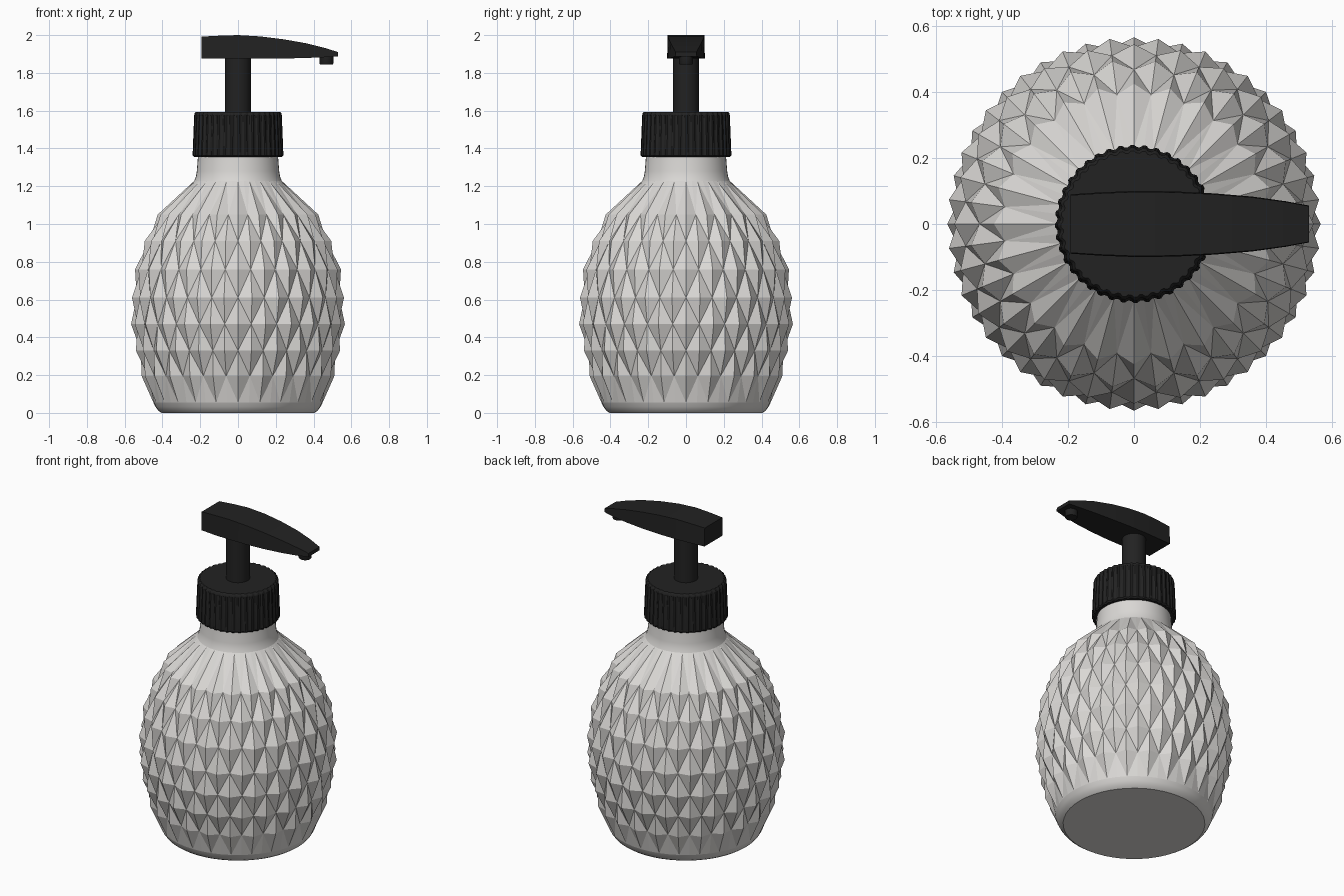
import bpy, bmesh, math

if "Cube" in bpy.data.objects:
    bpy.data.objects.remove(bpy.data.objects["Cube"])


def material(name, rgb):
    m = bpy.data.materials.new(name)
    m.diffuse_color = (*rgb, 1)
    m.use_nodes = True
    m.node_tree.nodes["Principled BSDF"].inputs["Base Color"].default_value = m.diffuse_color
    return m


WHITE = material("warm white ceramic", (0.70, 0.685, 0.665))
BLACK = material("matte black plastic", (0.016, 0.016, 0.016))


def finish(bm, name, mat, angle=35, smooth=True):
    if smooth:
        for f in bm.faces:
            f.smooth = True
    bmesh.ops.recalc_face_normals(bm, faces=bm.faces)
    for e in bm.edges:
        if len(e.link_faces) == 2:
            a, b = e.link_faces
            if a.smooth != b.smooth or e.calc_face_angle(0) > math.radians(angle):
                e.smooth = False
    me = bpy.data.meshes.new(name)
    bm.to_mesh(me)
    bm.free()
    me.materials.append(mat)
    ob = bpy.data.objects.new(name, me)
    bpy.context.collection.objects.link(ob)
    return ob


def ring(bm, n, z, radius):
    """Ring of n vertices; radius is a function of the column number."""
    return [bm.verts.new((radius(j) * math.cos(2 * math.pi * j / n),
                          radius(j) * math.sin(2 * math.pi * j / n), z)) for j in range(n)]


def bridge(bm, a, b):
    n = len(a)
    for j in range(n):
        k = (j + 1) % n
        bm.faces.new((a[j], a[k], b[k], b[j]))


def lathe(name, n, profile, mat, ripple=0.0, centre=(0, 0)):
    """Capped solid of revolution, optionally with alternating ribs."""
    bm = bmesh.new()
    rings = [ring(bm, n, z, lambda j, r=r: r - ripple * (j % 4 in (2, 3)))
             for r, z in profile]
    for a, b in zip(rings, rings[1:]):
        bridge(bm, a, b)
    bm.faces.new(rings[0])
    bm.faces.new(rings[-1])
    bmesh.ops.translate(bm, verts=bm.verts, vec=(*centre, 0))
    return finish(bm, name, mat)


# bottle: rounded foot, diamond-studded belly, smooth neck
COLS = 48
DEPTH = 0.03
foot = [(0.405, 0.0), (0.422, 0.012), (0.437, 0.032), (0.448, 0.055)]
studs = [(0.51, 0.195), (0.545, 0.33), (0.566, 0.47), (0.566, 0.61),
         (0.545, 0.76), (0.498, 0.91), (0.425, 1.05)]
neck = [(0.232, 1.228), (0.223, 1.25), (0.218, 1.28), (0.211, 1.37)]

bm = bmesh.new()
low = [ring(bm, COLS, z, lambda j, r=r: r) for r, z in foot]
mid = [ring(bm, COLS, z, lambda j, r=r, i=i: r - DEPTH * ((i + j) % 2))
       for i, (r, z) in enumerate(studs)]
top = [ring(bm, COLS, z, lambda j, r=r: r) for r, z in neck]
for group in (low, top):
    for a, b in zip(group, group[1:]):
        bridge(bm, a, b)
bm.faces.new(low[0])
bm.faces.new(top[-1])
for f in bm.faces:
    f.smooth = True
belly = [low[-1]] + mid + [top[0]]
for i, (a, b) in enumerate(zip(belly, belly[1:])):
    for j in range(COLS):
        k = (j + 1) % COLS
        # split each cell along the valley between neighbouring studs
        if (i - 1 + j) % 2 == 0:
            tris = ((a[j], a[k], b[j]), (a[k], b[k], b[j]))
        else:
            tris = ((a[j], a[k], b[k]), (a[j], b[k], b[j]))
        for t in tris:
            bm.faces.new(t)
finish(bm, "bottle", WHITE, smooth=False)

# ribbed screw cap
lathe("screw_cap", 160, [(0.232, 1.354), (0.240, 1.362), (0.240, 1.375),
                         (0.232, 1.575), (0.229, 1.587), (0.222, 1.594)],
      BLACK, ripple=0.007)

# pump stem and outlet
lathe("pump_stem", 32, [(0.068, 1.58), (0.068, 1.89)], BLACK)
lathe("outlet", 24, [(0.034, 1.845), (0.037, 1.85), (0.037, 1.90)], BLACK, centre=(0.468, 0))

# pump head: tapering rectangular loft (x, half width, bottom, top)
sections = [(-0.192, 0.090, 1.877, 1.992), (-0.10, 0.096, 1.875, 1.997),
            (0.0, 0.100, 1.875, 2.0), (0.12, 0.099, 1.875, 1.993),
            (0.24, 0.093, 1.876, 1.978), (0.36, 0.083, 1.879, 1.957),
            (0.46, 0.069, 1.883, 1.932), (0.53, 0.056, 1.888, 1.910)]
bm = bmesh.new()
loops = [[bm.verts.new(p) for p in ((x, -w, lo), (x, w, lo), (x, w * 0.97, hi), (x, -w * 0.97, hi))]
         for x, w, lo, hi in sections]
for a, b in zip(loops, loops[1:]):
    bridge(bm, a, b)
bm.faces.new(loops[0])
bm.faces.new(loops[-1])
finish(bm, "pump_head", BLACK)
